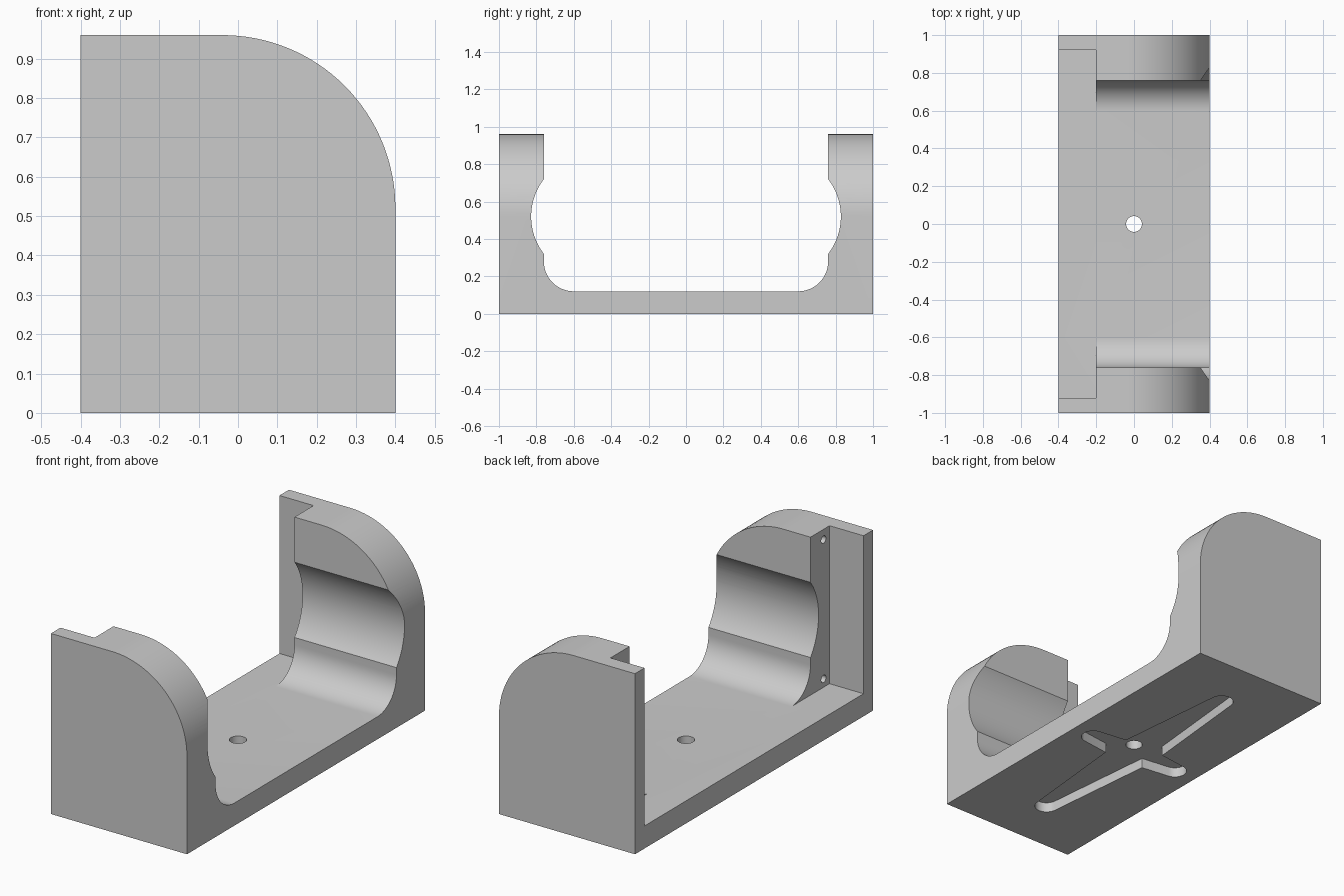
import bpy, bmesh
from math import sin, cos, pi, radians, atan2
from mathutils import Vector

if "Cube" in bpy.data.objects:
    bpy.data.objects.remove(bpy.data.objects["Cube"])

grey = bpy.data.materials.new("light grey")
grey.use_nodes = True
grey.diffuse_color = (0.6, 0.6, 0.6, 1)
grey.node_tree.nodes["Principled BSDF"].inputs["Base Color"].default_value = grey.diffuse_color


def arc(cx, cy, r, start, end, n=24):
    """Points on an arc, angles in degrees."""
    angles = [radians(start + (end - start) * i / n) for i in range(n + 1)]
    return [(cx + r * cos(a), cy + r * sin(a)) for a in angles]


def prism(name, outline, axis, low, high):
    """Extrude a flat outline along an axis: x takes (y, z), y takes (x, z), z takes (x, y)."""
    place = {"x": lambda p, d: (d, *p),
             "y": lambda p, d: (p[0], d, p[1]),
             "z": lambda p, d: (*p, d)}[axis]
    bm = bmesh.new()
    face = bm.faces.new([bm.verts.new(place(p, low)) for p in outline])
    moved = bmesh.ops.extrude_face_region(bm, geom=[face])["geom"]
    step = Vector(place((0, 0), high - low))
    bmesh.ops.translate(bm, vec=step, verts=[v for v in moved if isinstance(v, bmesh.types.BMVert)])
    bmesh.ops.recalc_face_normals(bm, faces=bm.faces)
    mesh = bpy.data.meshes.new(name)
    bm.to_mesh(mesh)
    bm.free()
    mesh.materials.append(grey)
    obj = bpy.data.objects.new(name, mesh)
    bpy.context.collection.objects.link(obj)
    return obj


def cut(target, cutter):
    """Subtract the cutter, bake the result and remove the cutter."""
    cutter.hide_render = True
    mod = target.modifiers.new("cut", "BOOLEAN")
    mod.operation, mod.solver, mod.object = "DIFFERENCE", "EXACT", cutter
    bpy.context.view_layer.update()
    baked = bpy.data.meshes.new_from_object(target.evaluated_get(bpy.context.evaluated_depsgraph_get()))
    target.modifiers.clear()
    target.data = baked
    bpy.data.objects.remove(cutter)


def mirrored(half):
    """Close a half outline with its reflection in the first coordinate."""
    return half + [(-u, v) for u, v in reversed(half)]


# Block with one rounded top edge
bracket = prism("bracket", [(-0.4, 0), (0.4, 0)] + arc(-0.04, 0.52, 0.44, 0, 90, 32) + [(-0.4, 0.96)],
                "y", -1, 1)

# Channel between the posts: filleted floor and a cylindrical hollow in each post
wall, floor, fillet = 0.76, 0.12, 0.16
radius = 0.328
centre = 0.828 - radius
spread = atan2(0.2, wall - centre) * 180 / pi
channel = (arc(wall - fillet, floor + fillet, fillet, -90, 0, 16)
           + arc(centre, 0.52, radius, -spread, spread) + [(wall, 1.2)])
cut(bracket, prism("channel_cutter", mirrored(channel), "x", -0.6, 0.6))

# Wider seat for a plate along one long side
cut(bracket, prism("seat_cutter", mirrored([(0.92, floor), (0.92, 1.2)]), "x", -0.6, -0.2))

# Screw holes in the shoulders of the seat
for y in (-0.87, 0.87):
    for z in (0.165, 0.905):
        cut(bracket, prism("screw_cutter", arc(y, z, 0.02, 0, 345, 23), "x", -0.3, 0.0))

# Cross-shaped pocket under the floor: long tapered arms and short arms
quarter_arms = (arc(0.27, 0, 0.06, 0, 80, 8) + [(0.12, 0.08)]
                + arc(0, 0.69, 0.06, 5, 90, 8))
upper = quarter_arms + [(-x, y) for x, y in reversed(quarter_arms[:-1])]
cross = upper + [(x, -y) for x, y in reversed(upper[1:-1])]
cut(bracket, prism("pocket_cutter", cross, "z", -0.1, 0.053))

# Centre hole through the floor
cut(bracket, prism("centre_hole_cutter", arc(0, 0, 0.042, 0, 348.75, 31), "z", -0.1, 0.3))

# Smooth curves, sharp edges
bpy.ops.object.select_all(action="DESELECT")
bracket.select_set(True)
bpy.context.view_layer.objects.active = bracket
bpy.ops.object.shade_smooth_by_angle(angle=radians(25))
